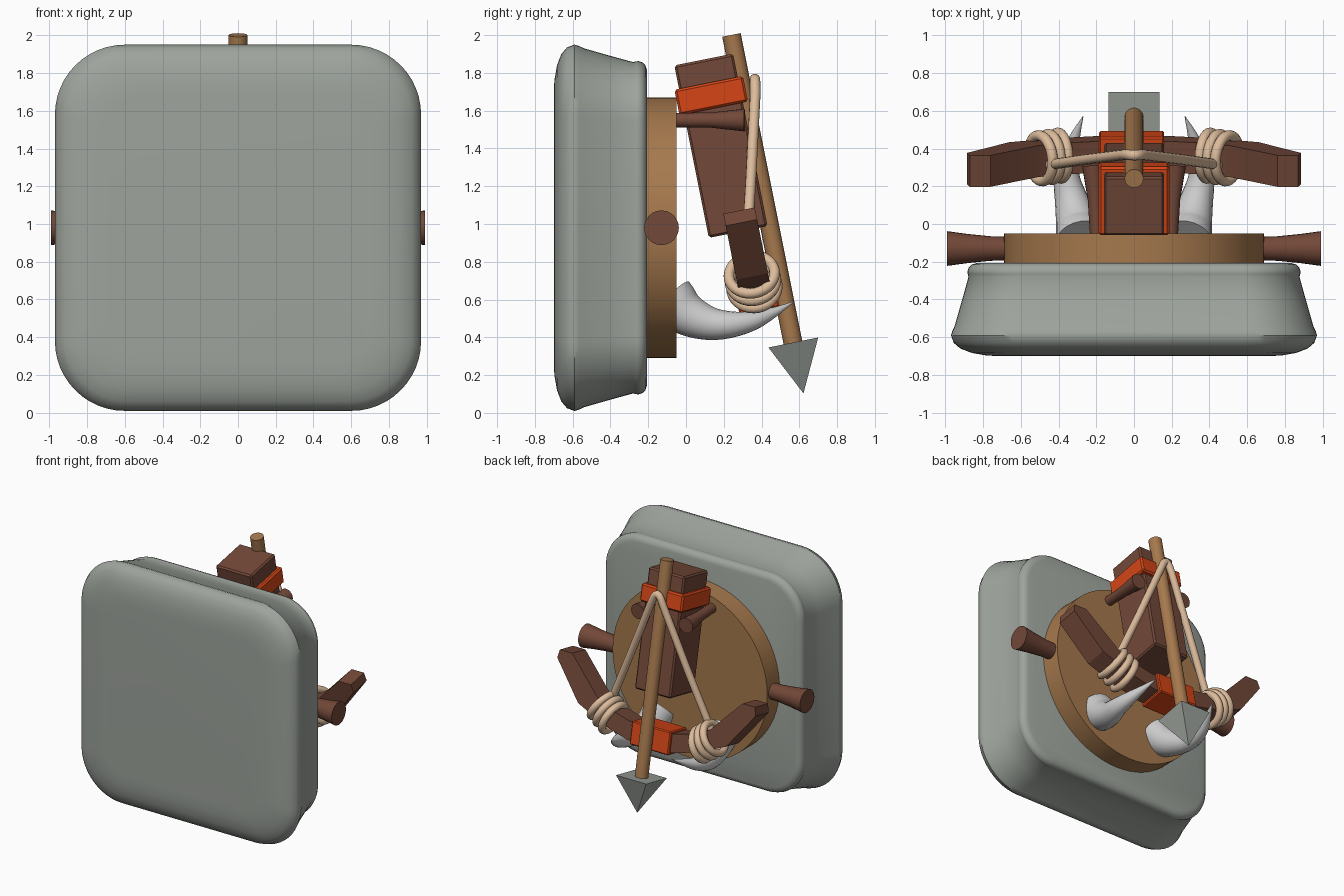
import bpy, bmesh
from math import sin, cos, pi, radians
from mathutils import Matrix, Vector

if "Cube" in bpy.data.objects:
    bpy.data.objects.remove(bpy.data.objects["Cube"])

TILT = Matrix.Rotation(radians(11.3), 4, 'X')   # lean of the whole crossbow
FLAT = Matrix.Identity(4)


def material(name, rgb):
    m = bpy.data.materials.new(name)
    m.diffuse_color = (*rgb, 1)
    m.use_nodes = True
    m.node_tree.nodes["Principled BSDF"].inputs["Base Color"].default_value = m.diffuse_color
    return m


STONE = material("stone", (.34, .37, .335))
DISC = material("light_wood", (.38, .19, .075))
WOOD = material("dark_wood", (.17, .065, .04))
CLOTH = material("orange_cloth", (.66, .06, .008))
ROPE = material("rope", (.72, .5, .33))


def finish(name, bm, mat, frame=FLAT, angle=35):
    bmesh.ops.recalc_face_normals(bm, faces=bm.faces)
    me = bpy.data.meshes.new(name)
    bm.to_mesh(me)
    bm.free()
    me.shade_smooth()
    me.set_sharp_from_angle(angle=radians(angle))
    if mat:
        me.materials.append(mat)
    ob = bpy.data.objects.new(name, me)
    ob.matrix_world = frame
    bpy.context.collection.objects.link(ob)
    return ob


def loft(name, rings, mat, frame=FLAT, closed=False, angle=35):
    bm = bmesh.new()
    vs = [[bm.verts.new(p) for p in r] for r in rings]
    n = len(vs[0])
    pairs = list(zip(vs, vs[1:])) + ([(vs[-1], vs[0])] if closed else [])
    for a, b in pairs:
        for i in range(n):
            j = (i + 1) % n
            bm.faces.new((a[i], a[j], b[j], b[i]))
    if not closed:
        bm.faces.new(vs[0])
        bm.faces.new(vs[-1])
    return finish(name, bm, mat, frame, angle)


def sweep(name, pts, radii, mat, frame=FLAT, sides=20, ref=(1, 0, 0), phase=0, closed=False, angle=35):
    pts = [Vector(p) for p in pts]
    rings, n = [], len(pts)
    for i, p in enumerate(pts):
        if closed:
            t = pts[(i + 1) % n] - pts[i - 1]
        else:
            t = pts[min(i + 1, n - 1)] - pts[max(i - 1, 0)]
        t.normalize()
        u = Vector(ref)
        u = (u - t * u.dot(t)).normalized()
        v = t.cross(u)
        rings.append([p + radii[i] * (u * cos(phase + 2 * pi * k / sides) + v * sin(phase + 2 * pi * k / sides))
                      for k in range(sides)])
    return loft(name, rings, mat, frame, closed, angle)


def smooth_path(pts, steps=6):
    # Catmull-Rom through points; works on (x, y, z, radius) tuples
    q = [Vector(p) for p in pts]
    q = [q[0] * 2 - q[1]] + q + [q[-1] * 2 - q[-2]]
    out = []
    for a, b, c, d in zip(q, q[1:], q[2:], q[3:]):
        for k in range(steps):
            t = k / steps
            out.append(.5 * (2 * b + (c - a) * t + (2 * a - 5 * b + 4 * c - d) * t ** 2 + (3 * b - a - 3 * c + d) * t ** 3))
    return out + [q[-2]]


def box(name, lo, hi, mat, frame=FLAT, bevel=.012):
    bm = bmesh.new()
    bmesh.ops.create_cube(bm, size=1)
    for v in bm.verts:
        v.co = [lo[i] + (v.co[i] + .5) * (hi[i] - lo[i]) for i in range(3)]
    if bevel:
        bmesh.ops.bevel(bm, geom=bm.edges[:], offset=bevel, segments=1, affect='EDGES')
    return finish(name, bm, mat, frame, 20)


def prism(name, outline, y0, y1, mat, frame=FLAT):
    return loft(name, [[(x, y, z) for x, z in outline] for y in (y0, y1)], mat, frame, angle=20)


def rounded_square(y, half, r, zc=.98, n=12):
    ring = []
    for q, (sx, sz) in enumerate(((1, 1), (-1, 1), (-1, -1), (1, -1))):
        for k in range(n + 1):
            a = pi / 2 * (q + k / n)
            ring.append((sx * (half - r) + r * cos(a), y, zc + sz * (half - r) + r * sin(a)))
    return ring


# stone slab: pillowy front, tapering to a rimmed back
slab = [(-.70, .70, .20), (-.697, .78, .25), (-.683, .86, .30), (-.66, .92, .34), (-.63, .955, .36),
        (-.59, .97, .37), (-.565, .962, .365), (-.54, .95, .36), (-.40, .91, .33), (-.28, .877, .31),
        (-.265, .881, .31), (-.25, .882, .31), (-.23, .875, .305), (-.215, .86, .295), (-.207, .835, .28)]
loft("stone_slab", [rounded_square(*s) for s in slab], STONE, angle=40)

# round wooden plaque
sweep("round_plaque", [(0, -.22, .98), (0, -.05, .98)], [.69, .69], DISC, sides=64)

for s, side in ((1, "right"), (-1, "left")):
    # flared side handle
    sweep(f"side_handle_{side}", [(s * x, -.13, .98) for x in (.66, .76, .88, .99)],
          [.062, .065, .077, .092], WOOD, sides=24, ref=(0, 0, 1))
    # peg holding the stock
    sweep(f"peg_{side}", [(s * .195, -.06, 1.55), (s * .205, .13, 1.55), (s * .215, .31, 1.55)],
          [.038, .04, .06], WOOD)
    # curved horn
    horn = smooth_path([(.28, -.08, .60, .135), (.30, .0, .525, .115), (.33, .12, .475, .09),
                        (.355, .24, .468, .07), (.345, .36, .49, .05), (.31, .47, .535, .026),
                        (.27, .57, .588, .002)])
    sweep(f"horn_{side}", [(s * p[0], p[1], p[2]) for p in horn], [p[3] for p in horn], None)

# crossbow stock and its cloth band
box("stock", (-.16, .30, .885), (.16, .617, 1.816), WOOD, TILT)
box("stock_band", (-.188, .275, 1.552), (.188, .645, 1.69), CLOTH, TILT)

# bow: half outline mirrored, with wide paddle ends
half = [(.2, .475), (.42, .535), (.66, .64), (.885, .93), (.87, .995), (.76, .995), (.51, .735), (.4, .67), (.2, .62)]
low, high = half[:4], half[4:]
outline = low + high + [(-x, z) for x, z in reversed(half)]
prism("bow", outline, .40, .57, WOOD, TILT)
box("bow_band", (-.185, .38, .455), (.16, .595, .635), CLOTH, TILT, .008)

# rope knots round each limb
for s, side in ((1, "right"), (-1, "left")):
    for i in range(3):
        c = Vector((s * (.395 + .05 * i), .485, .58 + .035 * i))
        a = radians(28 + 5 * (i - 1))
        up = Vector((-s * sin(a), 0, cos(a)))
        pts = [c + up * .118 * cos(2 * pi * k / 32) + Vector((0, .122, 0)) * sin(2 * pi * k / 32) for k in range(32)]
        sweep(f"rope_ring_{side}_{i + 1}", pts, [.028] * 32, ROPE, TILT, 12,
              (s * cos(a), 0, sin(a)), closed=True, angle=80)

# drawn bowstring over the arrow
right = [(.47, .445, .64), (.25, .575, 1.13), (.05, .692, 1.59), (.03, .70, 1.635), (.015, .703, 1.655)]
string = right + [(0, .704, 1.662)] + [(-x, y, z) for x, y, z in reversed(right)]
sweep("bowstring", string, [.028] * len(string), ROPE, TILT, 12, (0, 1, 0), angle=80)

# arrow shaft and pyramid head
sweep("arrow_shaft", [(0, .628, .24), (0, .628, 1.915)], [.05, .05], DISC, TILT)
sweep("arrow_head", [(0, .63, .254), (0, .63, -.018)], [.19, .002], STONE, TILT, sides=4, phase=pi / 4, angle=10)
